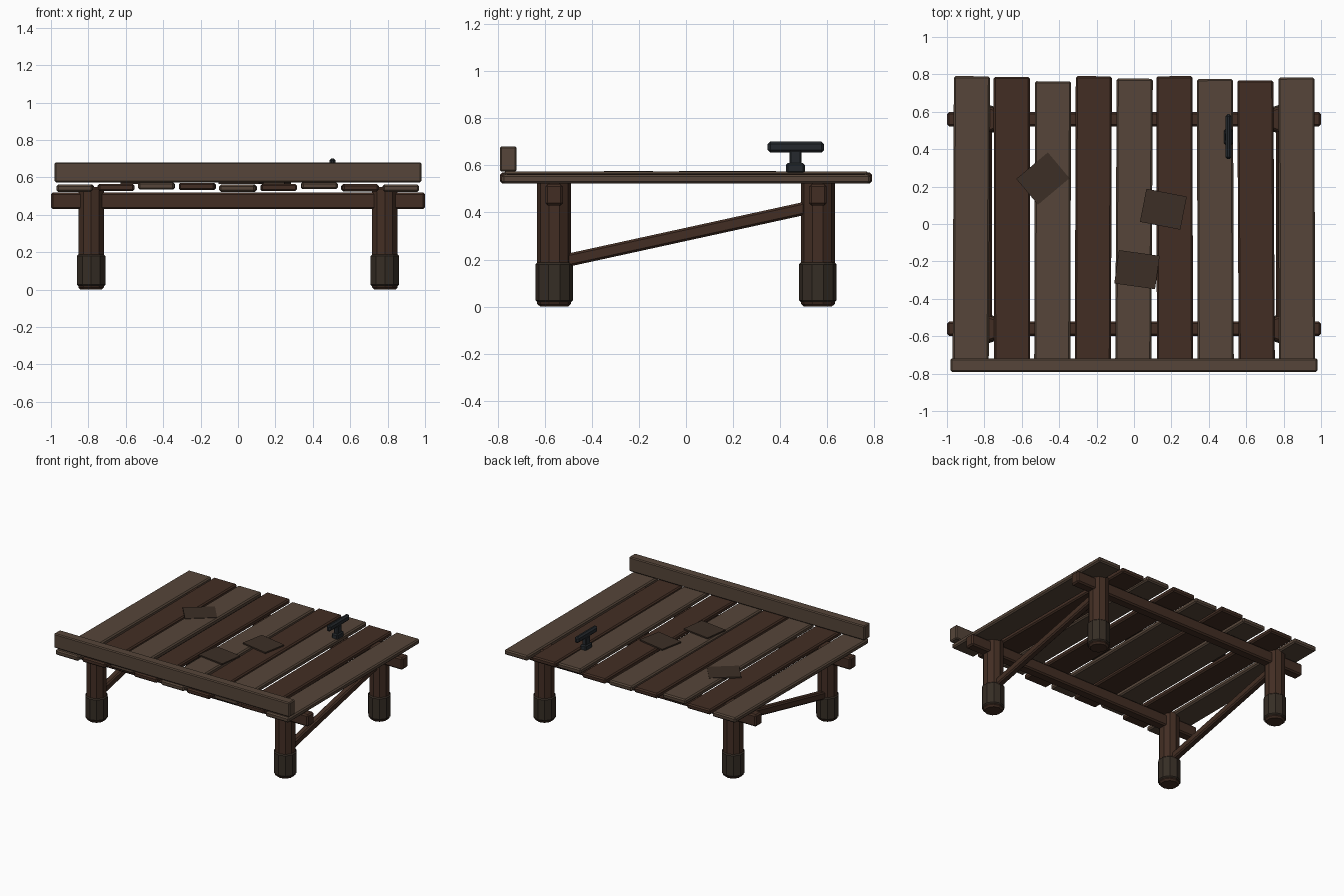
import bpy, math

if "Cube" in bpy.data.objects:
    bpy.data.objects.remove(bpy.data.objects["Cube"])


def material(name, rgb):
    m = bpy.data.materials.new(name)
    m.diffuse_color = (*rgb, 1)
    m.use_nodes = True
    m.node_tree.nodes["Principled BSDF"].inputs["Base Color"].default_value = m.diffuse_color
    return m


LIGHT = material("light_wood", (0.092, 0.060, 0.041))
DARK = material("dark_wood", (0.055, 0.027, 0.017))
BAND = material("wet_wood", (0.036, 0.026, 0.018))
PATCH = material("patch_wood", (0.045, 0.028, 0.019))
IRON = material("iron", (0.018, 0.022, 0.026))


def finish(name, mat, bevel):
    ob = bpy.context.object
    ob.name = name
    ob.data.materials.append(mat)
    bpy.ops.object.transform_apply(location=False, rotation=False, scale=True)
    if bevel:
        mod = ob.modifiers.new("bevel", 'BEVEL')
        mod.width, mod.segments = bevel, 1
        mod.limit_method = 'ANGLE'
        mod.angle_limit = math.radians(50)
    return ob


def box(name, loc, size, mat, bevel=0.008, rot=(0, 0, 0)):
    bpy.ops.mesh.primitive_cube_add(size=1, location=loc, rotation=rot)
    bpy.context.object.scale = size
    return finish(name, mat, bevel)


def post(name, x, y, z0, z1, r, mat, bevel=0.012, sides=10):
    bpy.ops.mesh.primitive_cylinder_add(vertices=sides, radius=r, depth=z1 - z0,
                                        location=(x, y, (z0 + z1) / 2))
    return finish(name, mat, bevel)


# Deck planks: end position, centre height, slight yaw in degrees
planks = [(0.79, 0.542, -0.25), (0.787, 0.546, 0.1), (0.763, 0.554, -0.15),
          (0.79, 0.551, -0.2), (0.777, 0.542, -0.3), (0.79, 0.546, 0.1),
          (0.775, 0.556, 0.15), (0.768, 0.545, 0.3), (0.783, 0.542, 0.1)]
for i, (end, z, yaw) in enumerate(planks):
    box(f"plank_{i + 1}", ((i - 4) * 0.2175, 0, z), (0.193, 2 * end, 0.038),
        DARK if i % 2 else LIGHT, 0.009, (0, 0, math.radians(yaw)))

# Front kerb rail
box("front_kerb", (0, -0.755, 0.627), (1.96, 0.072, 0.108), LIGHT, 0.007)

# Cross beams and legs with thick foot bands
for y, side in ((-0.56, "front"), (0.56, "back")):
    box(f"{side}_beam", (0, y, 0.475), (2.0, 0.075, 0.09), DARK, 0.01)
    for x, hand in ((-0.785, "left"), (0.785, "right")):
        post(f"{side}_{hand}_leg", x, y, 0.0, 0.55, 0.072, DARK)
        post(f"{side}_{hand}_foot_band", x, y, 0.015, 0.192, 0.08, BAND)

# Sloping side braces
dy, dz = 1.12, 0.245
for x, hand in ((-0.785, "left"), (0.785, "right")):
    box(f"{hand}_brace", (x, 0, 0.307), (0.05, math.hypot(dy, dz), 0.055),
        DARK, 0.009, (math.atan2(dz, dy), 0, 0))

# Repair patches lying on the deck
for i, (x, y, a) in enumerate([(-0.487, 0.243, 40), (0.157, 0.079, -11), (0.016, -0.244, -8)]):
    box(f"patch_{i + 1}", (x, y, 0.571), (0.22, 0.18, 0.01), PATCH, 0,
        (0, 0, math.radians(a)))

# Mooring cleat
box("cleat_base", (0.505, 0.465, 0.588), (0.05, 0.08, 0.044), IRON, 0.008)
box("cleat_neck", (0.505, 0.465, 0.63), (0.035, 0.05, 0.07), IRON, 0.006)
box("cleat_bar", (0.505, 0.467, 0.678), (0.034, 0.24, 0.046), IRON, 0.011)
